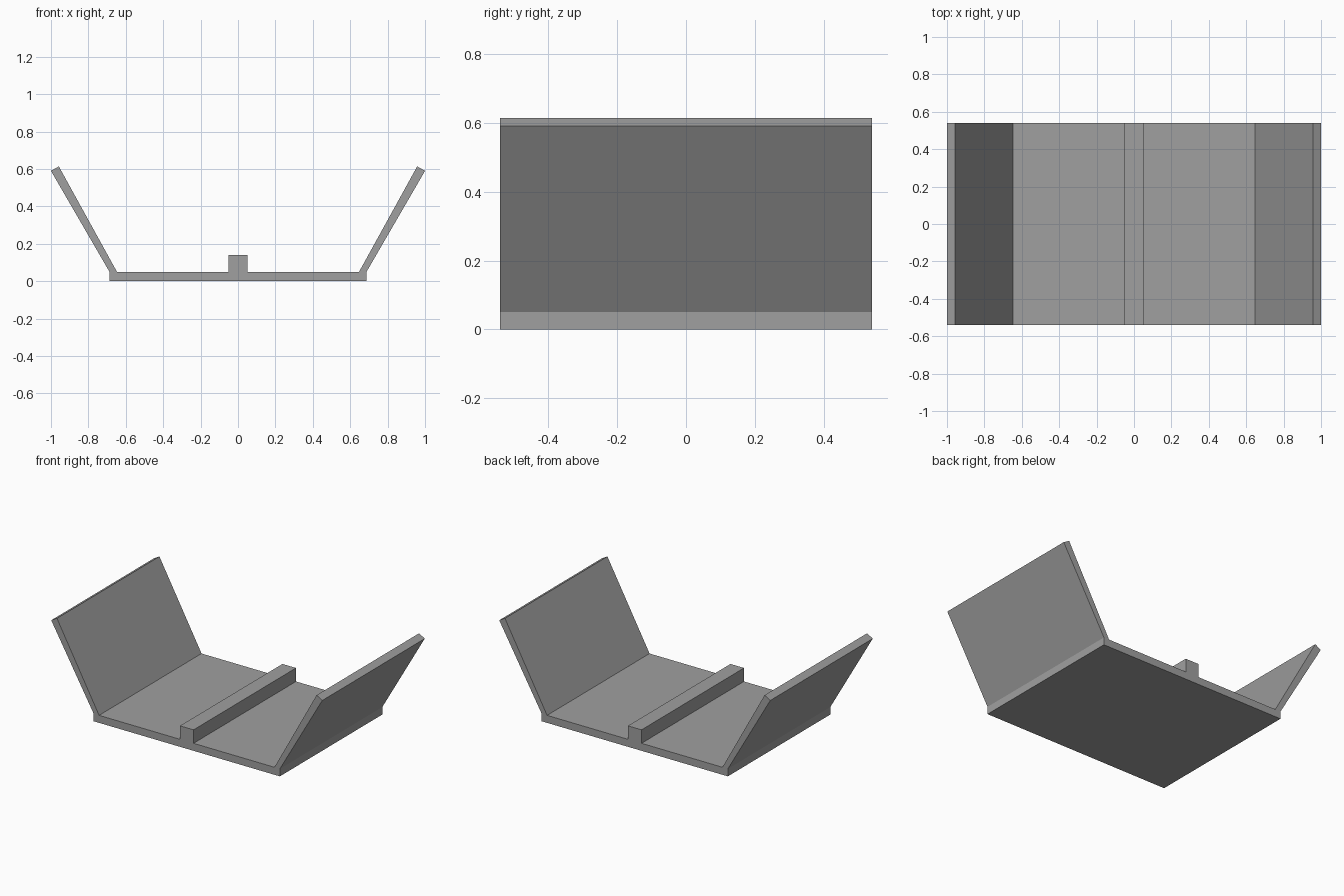
import bpy
import bmesh

cube = bpy.data.objects.get("Cube")
if cube:
    bpy.data.objects.remove(cube, do_unlink=True)

HALF_DEPTH = 0.54

grey = bpy.data.materials.new("plain grey")
grey.use_nodes = True
colour = (0.35, 0.35, 0.35, 1.0)
grey.diffuse_color = colour
grey.node_tree.nodes["Principled BSDF"].inputs["Base Color"].default_value = colour


def extrude_profile(name, half):
    """Mirror the right half of an x-z outline and extrude it along y."""
    outline = half + [(-x, z) for x, z in reversed(half)]
    bm = bmesh.new()
    front = bm.faces.new([bm.verts.new((x, -HALF_DEPTH, z)) for x, z in outline])
    ext = bmesh.ops.extrude_face_region(bm, geom=[front], use_keep_orig=True)
    moved = [v for v in ext["geom"] if isinstance(v, bmesh.types.BMVert)]
    bmesh.ops.translate(bm, verts=moved, vec=(0, 2 * HALF_DEPTH, 0))
    bmesh.ops.recalc_face_normals(bm, faces=bm.faces)
    mesh = bpy.data.meshes.new(name)
    bm.to_mesh(mesh)
    bm.free()
    mesh.materials.append(grey)
    obj = bpy.data.objects.new(name, mesh)
    bpy.context.collection.objects.link(obj)
    return obj


# Floor with two flared side walls, as one folded section
extrude_profile("tray", [(0.687, 0.0), (0.687, 0.05), (1.0, 0.59),
                         (0.958, 0.614), (0.647, 0.05)])

# Square rail along the middle of the floor
extrude_profile("centre_rail", [(0.05, 0.05), (0.05, 0.14)])
